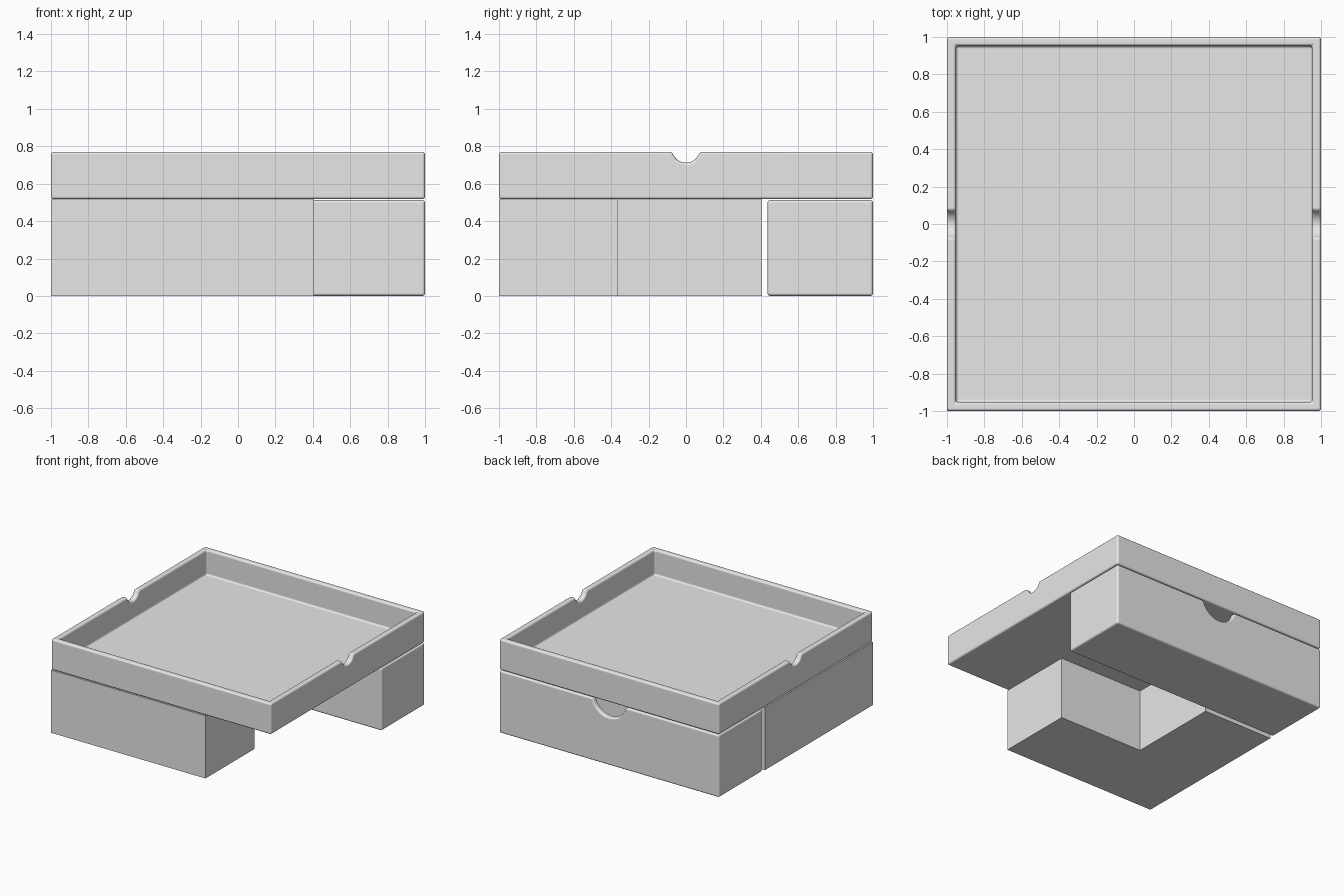
import bpy
import bmesh
from math import asin, cos, pi, sin

cube = bpy.data.objects.get("Cube")
if cube:
    bpy.data.objects.remove(cube, do_unlink=True)

grey = bpy.data.materials.new("light_grey")
grey.use_nodes = True
colour = (0.8, 0.8, 0.8, 1)
grey.diffuse_color = colour
grey.node_tree.nodes["Principled BSDF"].inputs["Base Color"].default_value = colour


def finish(bm, name, location=(0, 0, 0), turn=0):
    bmesh.ops.recalc_face_normals(bm, faces=bm.faces)
    mesh = bpy.data.meshes.new(name)
    bm.to_mesh(mesh)
    bm.free()
    mesh.materials.append(grey)
    obj = bpy.data.objects.new(name, mesh)
    obj.location = location
    obj.rotation_euler.z = turn
    bpy.context.collection.objects.link(obj)
    return obj


def notch_arc(half_width, depth, steps=10):
    """Points (along, drop) of a circular finger notch, left to right."""
    radius = (half_width ** 2 + depth ** 2) / (2 * depth)
    reach = asin(half_width / radius)
    if depth > radius:
        reach = pi - reach
    angles = [reach * (2 * i / steps - 1) for i in range(steps + 1)]
    return [(radius * sin(a), radius * cos(a) - radius * cos(reach)) for a in angles]


def open_tray(name, half_x, half_y, height, wall, notch, location, turn=0):
    """Open box with a finger notch in its two y walls."""
    bm = bmesh.new()
    arc = notch_arc(*notch)

    def shell(hx, hy, floor):
        # Rim points of the four walls, each from corner to corner
        front = [(-hx, -hy, height)] + [(u, -hy, height - d) for u, d in arc] + [(hx, -hy, height)]
        back = [(-x, -y, z) for x, y, z in front]
        front = [bm.verts.new(p) for p in front]
        back = [bm.verts.new(p) for p in back]
        base = [bm.verts.new((x, y, floor)) for x, y in
                ((-hx, -hy), (hx, -hy), (hx, hy), (-hx, hy))]
        walls = [front, [front[-1], back[0]], back, [back[-1], front[0]]]
        for i, rim in enumerate(walls):
            bm.faces.new(rim + [base[(i + 1) % 4], base[i]])
        bm.faces.new(base)
        return front + back

    outer = shell(half_x, half_y, 0)
    inner = shell(half_x - wall, half_y - wall, wall)
    # Rim joining the outer and inner walls
    for i in range(len(outer)):
        j = (i + 1) % len(outer)
        bm.faces.new((outer[i], outer[j], inner[j], inner[i]))
    obj = finish(bm, name, location, turn)
    for face in obj.data.polygons:
        face.use_smooth = True
    # Rounded edges
    bevel = obj.modifiers.new("rounded_edges", "BEVEL")
    bevel.width = 0.015
    bevel.segments = 3
    bevel.limit_method = "ANGLE"
    bevel.use_clamp_overlap = False
    bevel.harden_normals = True
    return obj


# Wide upper tray, notched on its left and right walls
open_tray("upper_tray", 1, 1, 0.253, 0.048, (0.073, 0.058), (0, 0, 0.517), pi / 2)

# Long lower tray along the back, notched front and back
open_tray("lower_back_tray", 1, 0.282, 0.512, 0.048, (0.15, 0.12), (0, 0.718, 0))

# Sharp-edged corner block, L-shaped in plan
bm = bmesh.new()
outline = [(-1, -1), (0.405, -1), (0.405, -0.365), (-0.365, -0.365), (-0.365, 0.405), (-1, 0.405)]
plan = bm.faces.new([bm.verts.new((x, y, 0)) for x, y in outline])
raised = bmesh.ops.extrude_face_region(bm, geom=[plan], use_keep_orig=True)["geom"]
top = [v for v in raised if isinstance(v, bmesh.types.BMVert)]
bmesh.ops.translate(bm, verts=top, vec=(0, 0, 0.515))
finish(bm, "corner_block")
